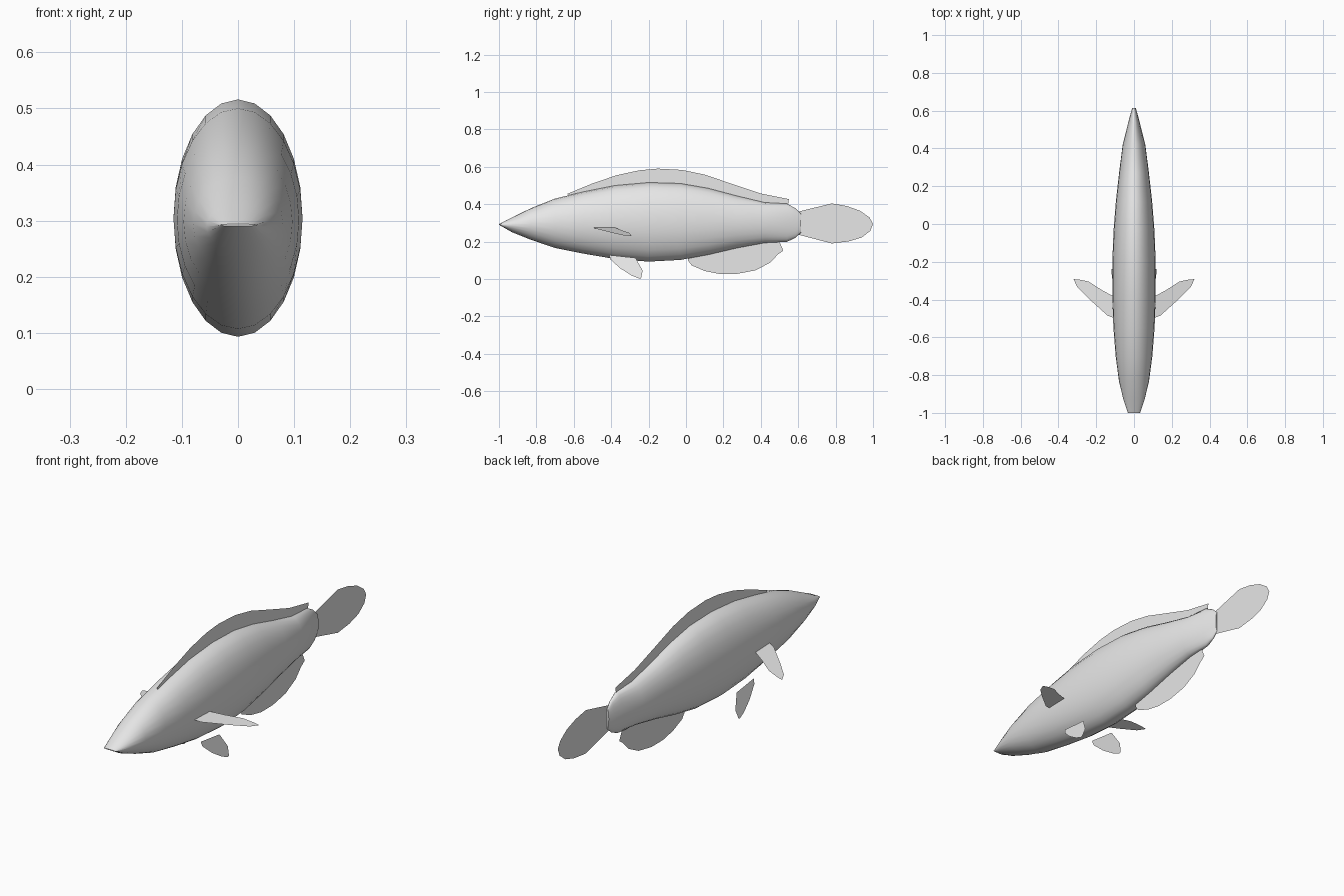
import bpy
import bmesh
import math

old = bpy.data.objects.get("Cube")
if old:
    bpy.data.objects.remove(old, do_unlink=True)

grey = bpy.data.materials.new("fish_grey")
grey.use_nodes = True
COLOUR = (0.8, 0.8, 0.8, 1)
grey.diffuse_color = COLOUR
grey.node_tree.nodes["Principled BSDF"].inputs["Base Color"].default_value = COLOUR


def finish(bm, name):
    mesh = bpy.data.meshes.new(name)
    bm.to_mesh(mesh)
    bm.free()
    mesh.materials.append(grey)
    obj = bpy.data.objects.new(name, mesh)
    bpy.context.collection.objects.link(obj)
    return obj


def fin(name, points):
    """Thin sheet from an outline."""
    bm = bmesh.new()
    bm.faces.new([bm.verts.new(p) for p in points])
    return finish(bm, name)


def middle_fin(name, outline):
    return fin(name, [(0, y, z) for y, z in outline])


# Body: oval rings along y, each (y, half width, bottom, top)
SECTIONS = [
    (-1, .032, .29, .294), (-.93, .056, .25, .329), (-.83, .08, .21, .378),
    (-.7, .097, .166, .43), (-.55, .109, .136, .466), (-.38, .115, .107, .5),
    (-.2, .115, .093, .516), (-.03, .108, .102, .511), (.12, .096, .13, .485),
    (.27, .079, .165, .445), (.42, .06, .193, .409), (.54, .03, .199, .403),
    (.585, .018, .22, .378), (.615, .009, .248, .348),
]
SIDES = 24
bm = bmesh.new()
rings = []
for y, half, low, high in SECTIONS:
    ring = []
    for i in range(SIDES):
        a = math.tau * i / SIDES
        ring.append(bm.verts.new((half * math.sin(a), y,
                                  (low + high) / 2 + (high - low) / 2 * math.cos(a))))
    rings.append(ring)
for a, b in zip(rings, rings[1:]):
    for i in range(SIDES):
        j = (i + 1) % SIDES
        bm.faces.new((a[i], a[j], b[j], b[i]))
bm.faces.new(rings[0])
bm.faces.new(rings[-1])
bmesh.ops.recalc_face_normals(bm, faces=bm.faces)
body = finish(bm, "body")
bpy.context.view_layer.objects.active = body
body.select_set(True)
bpy.ops.object.shade_smooth_by_angle(angle=math.radians(50))

# Fins on the centre line
middle_fin("dorsal_fin", [
    (-.635, .455), (-.5, .511), (-.37, .555), (-.25, .581), (-.15, .59),
    (-.02, .583), (.1, .558), (.25, .507), (.4, .457), (.55, .427),
    (.545, .39), (.4, .39), (.2, .44), (0, .49), (-.2, .49), (-.4, .47), (-.6, .42)])
middle_fin("anal_fin", [
    (.01, .13), (.01, .1), (.03, .073), (.1, .043), (.18, .027), (.27, .027),
    (.37, .046), (.45, .087), (.49, .13), (.52, .152), (.495, .21), (.4, .21), (.2, .17)])
middle_fin("tail_fin", [
    (.6, .36), (.78, .404), (.86, .39), (.93, .365), (.98, .33), (1, .295),
    (.985, .257), (.94, .222), (.87, .201), (.78, .19), (.6, .237)])

# Paired fins
PECTORAL = [(.1, -.5), (.14, -.485), (.24, -.395), (.3, -.335), (.32, -.292),
            (.29, -.294), (.24, -.305), (.17, -.35), (.1, -.388)]
PELVIC = [(-.41, .128), (-.405, .105), (-.35, .056), (-.29, .018), (-.25, .002),
          (-.24, .004), (-.232, .045), (-.27, .113)]
for side, s in (("left", 1), ("right", -1)):
    fin(side + "_pectoral_fin",
        [(s * x, y, .275 - .225 * (x - .115)) for x, y in PECTORAL])
    fin(side + "_pelvic_fin",
        [(s * (.084 + .29 * (.125 - z)), y, z) for y, z in PELVIC])
